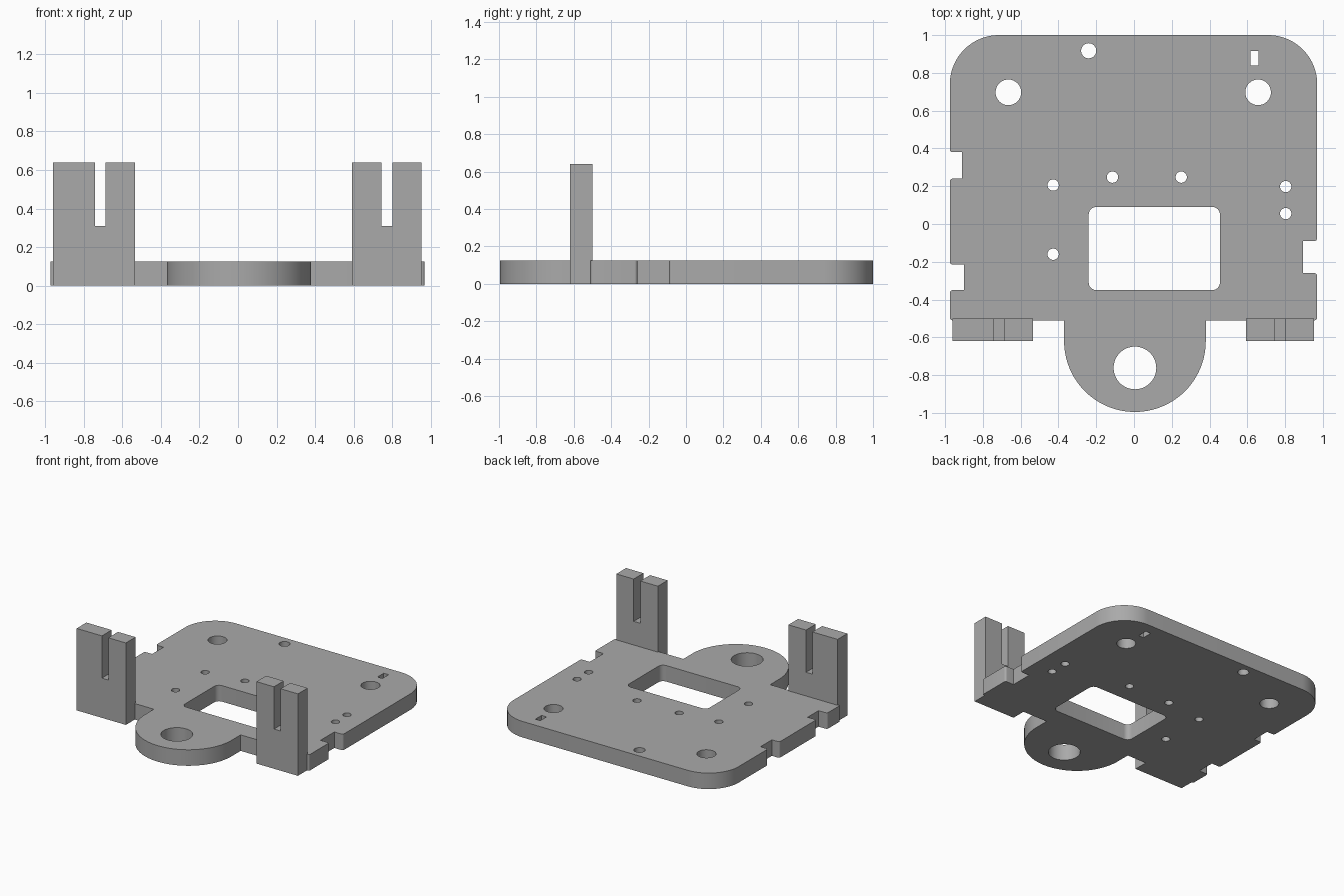
import bpy, bmesh
from math import pi, sin, cos, tan, radians
from mathutils import Vector, Matrix

if "Cube" in bpy.data.objects:
    bpy.data.objects.remove(bpy.data.objects["Cube"])

grey = bpy.data.materials.new("plain grey")
grey.use_nodes = True
tone = (0.4, 0.4, 0.4, 1)
grey.diffuse_color = tone
grey.node_tree.nodes["Principled BSDF"].inputs["Base Color"].default_value = tone

THICK = 0.125


def rounded(corners, steps=6):
    """Polygon from (x, y, radius) corners, each replaced by an arc."""
    out = []
    for i, (x, y, r) in enumerate(corners):
        p = Vector((x, y))
        if not r:
            out.append(p)
            continue
        a = (Vector(corners[i - 1][:2]) - p).normalized()
        b = (Vector(corners[(i + 1) % len(corners)][:2]) - p).normalized()
        half = a.angle(b) / 2
        centre = p + (a + b).normalized() * r / sin(half)
        start = p + a * r / tan(half) - centre
        end = p + b * r / tan(half) - centre
        n = steps if r < 0.1 else steps * 4
        sweep = start.angle_signed(end)
        for k in range(n + 1):
            t = -sweep * k / n
            out.append(centre + Matrix.Rotation(t, 2) @ start)
    return out


def circle(x, y, r, n=32):
    return [Vector((x + r * cos(2 * pi * k / n), y + r * sin(2 * pi * k / n)))
            for k in range(n)]


def box(x0, x1, y0, y1, r=0):
    return rounded([(x0, y0, r), (x1, y0, r), (x1, y1, r), (x0, y1, r)])


def extrude_profile(name, loops, depth, matrix):
    """Filled outline with holes, extruded from 0 to depth."""
    curve = bpy.data.curves.new(name, "CURVE")
    curve.dimensions = "2D"
    curve.fill_mode = "BOTH"
    curve.extrude = depth / 2
    for loop in loops:
        spline = curve.splines.new("POLY")
        spline.points.add(len(loop) - 1)
        for point, p in zip(spline.points, loop):
            point.co = (p.x, p.y, 0, 1)
        spline.use_cyclic_u = True
    temp = bpy.data.objects.new(name + " outline", curve)
    bpy.context.collection.objects.link(temp)
    mesh = bpy.data.meshes.new_from_object(
        temp.evaluated_get(bpy.context.evaluated_depsgraph_get()))
    bpy.data.objects.remove(temp)
    bm = bmesh.new()
    bm.from_mesh(mesh)
    bmesh.ops.remove_doubles(bm, verts=bm.verts, dist=1e-4)
    bmesh.ops.translate(bm, verts=bm.verts, vec=(0, 0, depth / 2))
    bmesh.ops.transform(bm, verts=bm.verts, matrix=matrix)
    bmesh.ops.recalc_face_normals(bm, faces=bm.faces)
    bm.to_mesh(mesh)
    bm.free()
    mesh.name = name
    mesh.materials.clear()
    mesh.materials.append(grey)
    obj = bpy.data.objects.new(name, mesh)
    bpy.context.collection.objects.link(obj)
    bpy.ops.object.select_all(action="DESELECT")
    obj.select_set(True)
    bpy.context.view_layer.objects.active = obj
    bpy.ops.object.shade_smooth_by_angle(angle=radians(30))
    return obj


# Base plate outline, counter-clockwise from the front left of the tab
L, R, F = -0.975, 0.97, -0.51
s = 0.015


def notch(edge, inner, y0, y1):
    return [(edge, y0, s), (inner, y0, 0), (inner, y1, 0), (edge, y1, s)]


tab = [Vector((0.005 + 0.375 * cos(a), -0.62 + 0.375 * sin(a)))
       for a in (pi + pi * k / 48 for k in range(49))]
body = rounded([(0.38, F, 0), (R, F, s)]
               + notch(R, 0.895, -0.26, -0.09)
               + [(R, 1, 0.26), (L, 1, 0.26)]
               + notch(L, -0.91, 0.24, 0.38)[::-1]
               + notch(L, -0.90, -0.35, -0.215)[::-1]
               + [(L, F, s), (-0.37, F, 0)])

# Holes: window, slot, tab bore, mounting holes and small pilot holes
holes = [box(-0.24, 0.455, -0.35, 0.09, 0.04), box(0.617, 0.66, 0.84, 0.917),
         circle(0.005, -0.762, 0.113, 48), circle(-0.24, 0.917, 0.04)]
holes += [circle(x, 0.697, 0.068) for x in (-0.665, 0.657)]
holes += [circle(x, y, 0.03) for x, y in (
    (-0.428, 0.206), (-0.428, -0.16), (-0.114, 0.248), (0.25, 0.248),
    (0.803, 0.198), (0.803, 0.055))]
extrude_profile("base_plate", [body + tab] + holes, THICK, Matrix())

# Upright slotted brackets along the front edge
upright = Matrix.Translation((0, -0.5, 0)) @ Matrix.Rotation(pi / 2, 4, "X")
for name, x0, s0, s1, x1 in (("right_bracket", -0.96, -0.742, -0.687, -0.535),
                             ("left_bracket", 0.593, 0.745, 0.802, 0.952)):
    top, floor = 0.64, 0.31
    shape = [(x0, 0, 0), (x1, 0, 0), (x1, top, 0), (s1, top, 0),
             (s1, floor, 0), (s0, floor, 0), (s0, top, 0), (x0, top, 0)]
    extrude_profile(name, [rounded(shape)], 0.12, upright)
